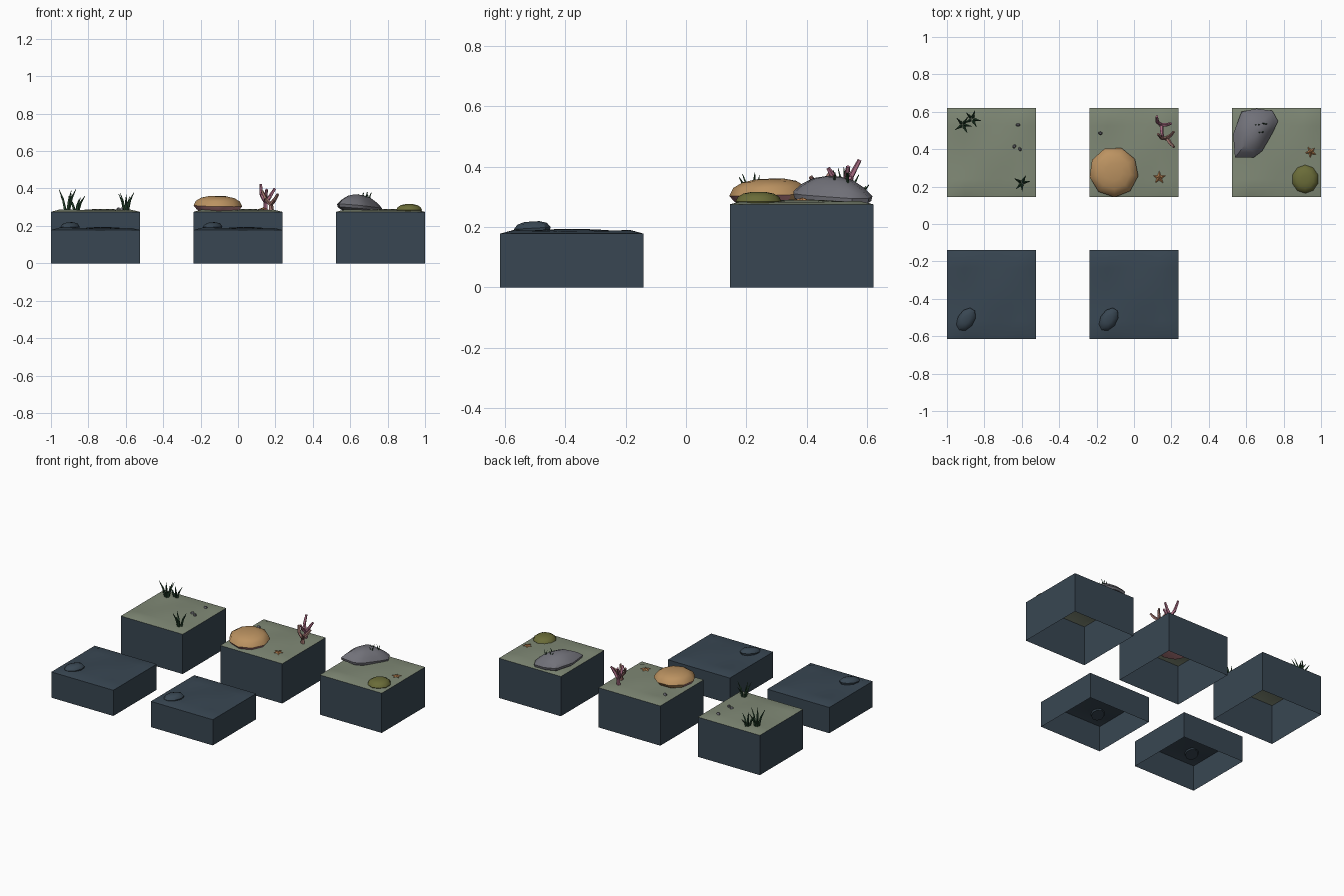
import bpy, bmesh, math, random
from mathutils import Vector

if "Cube" in bpy.data.objects:
    bpy.data.objects.remove(bpy.data.objects["Cube"])
random.seed(4)

def mat(name, r, g, b):
    m = bpy.data.materials.new(name)
    m.diffuse_color = (r, g, b, 1)
    m.use_nodes = True
    m.node_tree.nodes["Principled BSDF"].inputs["Base Color"].default_value = m.diffuse_color
    return m

SLATE = mat("slate blue", .040, .062, .085)
SAND = mat("green sand", .215, .25, .18)
TAN = mat("tan coral", .50, .29, .12)
PINK = mat("pink", .56, .25, .27)
GREY = mat("rock grey", .165, .165, .19)
OLIVE = mat("olive", .145, .15, .04)
GREEN = mat("weed green", .025, .075, .035)
MAUVE = mat("mauve branch", .40, .15, .23)
BROWN = mat("rosy brown branch", .34, .17, .15)
ORANGE = mat("orange", .52, .24, .09)

def finish(name, bm, mats, smooth=False):
    bmesh.ops.recalc_face_normals(bm, faces=bm.faces)
    me = bpy.data.meshes.new(name)
    bm.to_mesh(me)
    bm.free()
    for m in mats:
        me.materials.append(m)
    ob = bpy.data.objects.new(name, me)
    bpy.context.collection.objects.link(ob)
    if smooth:
        bpy.ops.object.select_all(action='DESELECT')
        ob.select_set(True)
        bpy.context.view_layer.objects.active = ob
        bpy.ops.object.shade_smooth_by_angle(angle=math.radians(40))
    return ob

H = 0.2375  # half tile width

def tile(name, cx, cy, h, mats, n=10):
    # open-bottomed box with a gently uneven top
    bm = bmesh.new()
    grid = []
    for j in range(n + 1):
        row = []
        for i in range(n + 1):
            x, y = -H + 2*H*i/n, -H + 2*H*j/n
            z = h
            if 0 < i < n and 0 < j < n:
                z += .010 + .006*math.sin(14*x + 1)*math.cos(11*y)
            row.append(bm.verts.new((cx + x, cy + y, z)))
        grid.append(row)
    for j in range(n):
        for i in range(n):
            f = bm.faces.new((grid[j][i], grid[j][i+1], grid[j+1][i+1], grid[j+1][i]))
            f.material_index = len(mats) - 1
    base = [bm.verts.new((cx + a*H, cy + b*H, 0)) for a, b in ((-1, -1), (1, -1), (1, 1), (-1, 1))]
    edges = [grid[0], [r[n] for r in grid], grid[n][::-1], [r[0] for r in grid][::-1]]
    for k, e in enumerate(edges):
        bm.faces.new([base[k], base[(k+1) % 4]] + e[::-1])
    finish(name, bm, mats, True)

def loft(name, outline, centre, rings, mats, rule=None, smooth=True, tilt=(0, 0)):
    # stacks scaled copies of an outline, closed at top and bottom
    bm = bmesh.new()
    c = Vector(centre)
    loops = []
    for s, z in rings:
        loop = []
        for p in outline:
            d = (Vector(p) - c)*s
            loop.append(bm.verts.new((c.x + d.x, c.y + d.y, z + tilt[0]*d.x + tilt[1]*d.y)))
        loops.append(loop)
    n = len(outline)
    for a, b in zip(loops, loops[1:]):
        for i in range(n):
            bm.faces.new((a[i], a[(i+1) % n], b[(i+1) % n], b[i]))
    bm.faces.new(loops[0])
    bm.faces.new(loops[-1])
    if rule:
        for f in bm.faces:
            f.material_index = rule(f.calc_center_median())
    finish(name, bm, mats, smooth)

def oval(cx, cy, rx, ry, n, rot=0.0):
    pts = []
    for i in range(n):
        a = 2*math.pi*(i + .5)/n
        x, y = rx*math.cos(a), ry*math.sin(a)
        pts.append((cx + x*math.cos(rot) - y*math.sin(rot), cy + x*math.sin(rot) + y*math.cos(rot)))
    return pts

def stalk(bm, p, q, r0, r1, n=5):
    # tapered rod from p to q
    p, q = Vector(p), Vector(q)
    rot = (q - p).to_track_quat('Z', 'Y')
    ends = []
    for c, r in ((p, r0), (q, r1)):
        ends.append([bm.verts.new(c + rot @ Vector((r*math.cos(2*math.pi*i/n), r*math.sin(2*math.pi*i/n), 0)))
                     for i in range(n)])
    for i in range(n):
        bm.faces.new((ends[0][i], ends[0][(i+1) % n], ends[1][(i+1) % n], ends[1][i]))
    bm.faces.new(ends[0])
    bm.faces.new(ends[1])

def grass(name, x, y, z, h, spread, blades=5, r=.008):
    bm = bmesh.new()
    for i in range(blades):
        a = 2*math.pi*i/blades + random.uniform(-.3, .3)
        k = h*random.uniform(.65, 1) if i else h
        d = Vector((math.cos(a), math.sin(a), 0))*spread
        base = Vector((x, y, z)) + d*.2
        mid = base + d*.3 + Vector((0, 0, k*.55))
        stalk(bm, base, mid, r, r*.75, 4)
        stalk(bm, mid, base + d*.8 + Vector((0, 0, k)), r*.75, .001, 4)
    finish(name, bm, [GREEN])

def star(name, x, y, r, rot=0.3):
    # flat five-armed starfish
    bm = bmesh.new()
    top = bm.verts.new((x, y, .298))
    ring = []
    for i in range(10):
        a = rot + math.pi*i/5
        k = r if i % 2 == 0 else r*.42
        ring.append(bm.verts.new((x + k*math.cos(a), y + k*math.sin(a), .287)))
    for i in range(10):
        bm.faces.new((ring[i], ring[(i+1) % 10], top))
    bm.faces.new(ring)
    finish(name, bm, [ORANGE])

# tiles
X = (-.7625, 0, .7625)
for i, x in enumerate(X):
    tile("sand_tile_%d" % i, x, .3825, .275, [SLATE, SAND])
for i, x in enumerate(X[:2]):
    tile("dark_tile_%d" % i, x, -.3775, .178, [SLATE])
    # half-buried stone on the dark tile
    cx = x - .135
    loft("dark_stone_%d" % i, oval(cx, -.51, .068, .045, 9, 1.0), (cx, -.51),
         [(.9, .175), (1, .196), (.8, .211), (.4, .218)], [SLATE], tilt=(0, .06))

# weed tile
grass("weed_left", -.915, .53, .283, .115, .05)
grass("weed_back", -.865, .56, .28, .08, .048)
grass("weed_front", -.60, .22, .28, .10, .045)

# pebbles
for i, (x, y) in enumerate([(-.62, .53), (-.64, .415), (-.61, .40), (-.18, .485)]):
    loft("pebble_%d" % i, oval(x, y, .012, .009, 6, i), (x, y),
         [(1, .28), (1, .292), (.5, .298)], [GREY])

# overhanging round coral, pink under the cap
loft("round_coral", oval(-.108, .278, .132, .135, 9, .2), (-.108, .278),
     [(.7, .272), (.88, .288), (1, .307), (.9, .333), (.68, .350), (.35, .359)], [TAN, PINK],
     rule=lambda c: 1 if c.z < .302 and c.y < .33 else 0, tilt=(-.02, .03))

# branching corals
def branch(name, x, y, m, k, turn):
    bm = bmesh.new()
    def pt(dx, dy, z):
        return (x + dx*math.cos(turn) - dy*math.sin(turn), y + dx*math.sin(turn) + dy*math.cos(turn), .28 + z*k)
    stalk(bm, pt(0, 0, -.01), pt(0, .005, .05), .014, .012)
    for a, b in (((-.022, .02, .085), (-.026, .05, .142)), ((.025, .005, .08), (.05, .012, .12)),
                 ((0, -.03, .075), (.005, -.055, .115))):
        stalk(bm, pt(0, .005, .045), pt(*a), .011, .010)
        stalk(bm, pt(*a), pt(*b), .010, .007)
    finish(name, bm, [m])

branch("branch_coral_back", .148, .525, MAUVE, 1.0, 0)
branch("branch_coral_front", .178, .455, BROWN, .75, .6)
star("starfish", .135, .248, .036)

# rock tile: kidney-shaped layered rock
rock = [(.54, .355), (.53, .48), (.575, .60), (.655, .617), (.74, .605), (.77, .55),
        (.745, .495), (.72, .45), (.685, .39), (.64, .355)]
loft("layered_rock", rock, (.645, .49),
     [(.8, .278), (.97, .290), (1, .306), (.8, .332), (.5, .356), (.2, .366)], [GREY],
     smooth=True, tilt=(-.08, -.03))
for i, (x, y) in enumerate([(.66, .53), (.70, .535), (.68, .49)]):
    grass("rock_weed_%d" % i, x, y, .345, .035, .014, 2, .004)

# olive dome and small orange star cluster
loft("olive_dome", oval(.915, .24, .072, .076, 10), (.915, .24),
     [(.9, .272), (1, .285), (.9, .300), (.65, .311), (.3, .316)], [OLIVE])
star("small_starfish", .945, .385, .032, .8)
